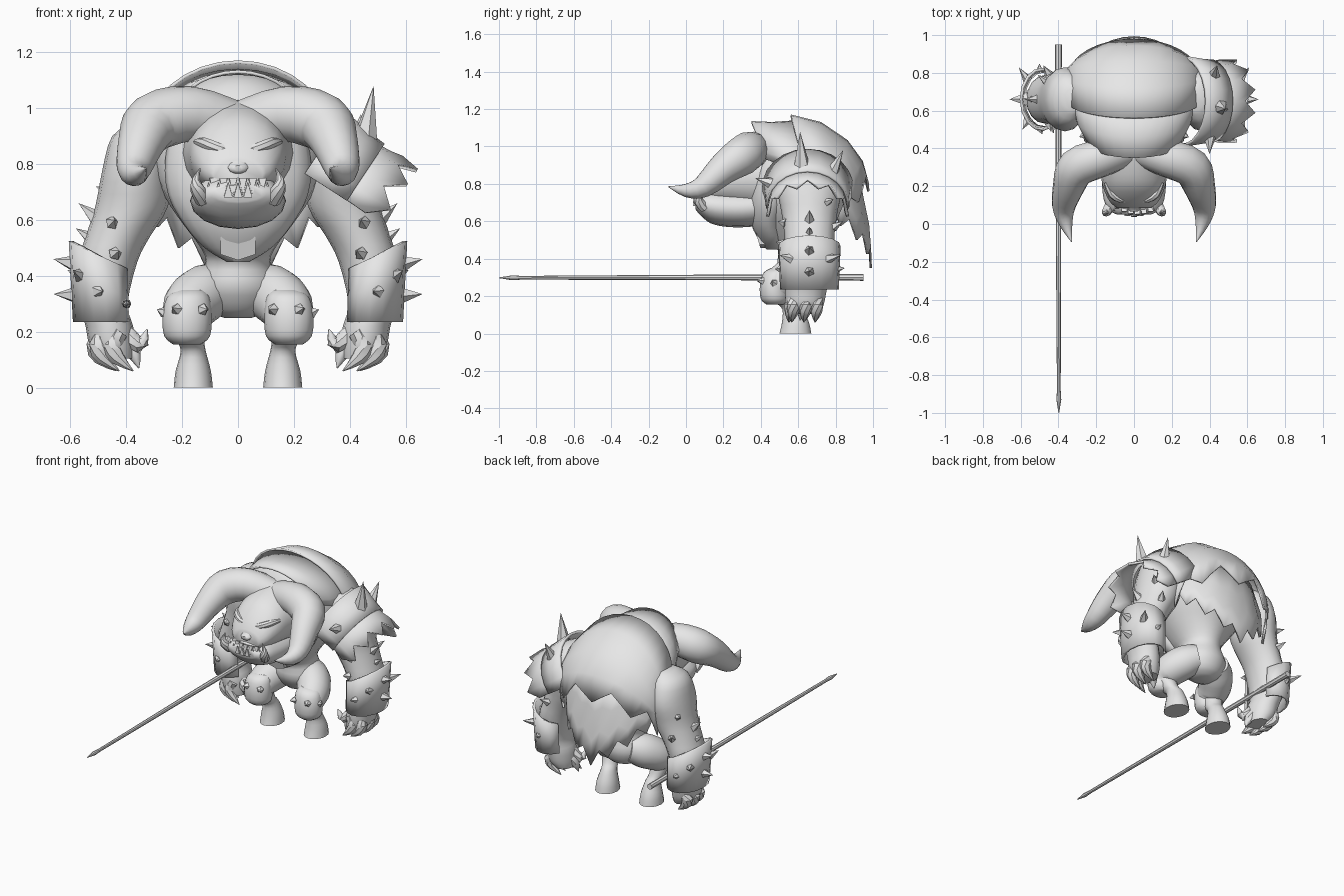
import bpy, bmesh, math
from mathutils import Vector as V

grey = bpy.data.materials.new("plain grey")
grey.diffuse_color = (0.8, 0.8, 0.8, 1)


def make(name, verts, faces, thick=0):
    bm = bmesh.new()
    vs = [bm.verts.new(v) for v in verts]
    for f in faces:
        bm.faces.new([vs[i] for i in f])
    bmesh.ops.recalc_face_normals(bm, faces=bm.faces[:])
    me = bpy.data.meshes.new(name)
    bm.to_mesh(me)
    bm.free()
    me.materials.append(grey)
    ob = bpy.data.objects.new(name, me)
    bpy.context.collection.objects.link(ob)
    if thick:
        m = ob.modifiers.new("thickness", 'SOLIDIFY')
        m.thickness, m.offset = thick, 0
    return ob


def grid(name, rows, thick=0.012, closed=False):
    """Skin rows of points; closed rows become a capped tube."""
    n = len(rows[0])
    faces = []
    for r in range(len(rows) - 1):
        for i in range(n if closed else n - 1):
            j = (i + 1) % n
            faces.append((r*n + i, r*n + j, r*n + n + j, r*n + n + i))
    if closed:
        faces += [tuple(range(n)), tuple(range((len(rows) - 1)*n, len(rows)*n))]
    return make(name, [p for r in rows for p in r], faces, 0 if closed else thick)


def smooth(pts, k):
    """Catmull-Rom interpolation of any tuples."""
    p = [pts[0]] + list(pts) + [pts[-1]]
    out = []
    for i in range(1, len(p) - 2):
        for s in range(k):
            t = s / k
            out.append([0.5*(2*b + (c - a)*t + (2*a - 5*b + 4*c - d)*t*t + (3*b - a - 3*c + d)*t**3)
                        for a, b, c, d in zip(*p[i-1:i+3])])
    return out + [list(pts[-1])]


def tube(name, pts, axis='Z', n=16, k=3, sx=1):
    """Loft ellipses (x, y, z, radius a, radius b) along an axis or along the path."""
    ps = smooth(pts, k)
    rows = []
    for i, (x, y, z, ra, rb) in enumerate(ps):
        A, B = V((1, 0, 0)), V((0, 1, 0)) if axis == 'Z' else V((0, 0, 1))
        if axis == 'path':
            t = V(ps[min(i+1, len(ps)-1)][:3]) - V(ps[max(i-1, 0)][:3])
            A = t.cross(V((0.4, 0.5, -1))).normalized()
            B = A.cross(t).normalized()
        row = []
        for j in range(n):
            a = math.tau*j/n
            p = V((x, y, z)) + A*max(ra, .002)*math.cos(a) + B*max(rb, .002)*math.sin(a)
            row.append((p.x*sx, p.y, p.z))
        rows.append(row)
    return grid(name, rows, closed=True)


def spike(name, base, tip, r, sx=1, n=5):
    b, t = V(base), V(tip)
    b.x *= sx
    t.x *= sx
    d = (t - b).normalized()
    A = d.orthogonal().normalized()
    B = d.cross(A)
    vs = [b + r*(A*math.cos(math.tau*i/n) + B*math.sin(math.tau*i/n)) for i in range(n)] + [t]
    return make(name, vs, [(i, (i+1) % n, n) for i in range(n)] + [tuple(range(n))])


# Torso and pelvis
tube("torso", [(0, .64, .25, .05, .05), (0, .64, .28, .11, .1), (0, .63, .36, .145, .14),
               (0, .62, .45, .115, .13), (0, .59, .51, .14, .17), (0, .58, .59, .2, .21),
               (0, .59, .68, .26, .25), (0, .62, .8, .31, .26), (0, .63, .92, .32, .25),
               (0, .61, 1.02, .26, .21), (0, .6, 1.1, .13, .13), (0, .6, 1.13, .03, .03)], n=24)
tube("chest", [(0, .47, .45, .04, .04), (0, .46, .5, .12, .07), (0, .44, .58, .19, .09),
               (0, .45, .69, .25, .12), (0, .47, .82, .26, .13), (0, .5, .95, .22, .12),
               (0, .52, 1.02, .1, .08)], n=20)
make("belt_plate", [(x*.063, y + z*-.015, .508 + z*.052) for y in (.383, .45) for x, z in
                    ((0, 1), (1, .6), (1, -.6), (0, -1), (-1, -.6), (-1, .6))],
     [(0, 1, 2, 3, 4, 5), (6, 7, 8, 9, 10, 11)] + [(i, (i+1) % 6, 6+(i+1) % 6, 6+i) for i in range(6)])

# Head, jaw and nose
tube("head", [(0, .085, .765, .09, .05), (0, .12, .785, .13, .09), (0, .2, .82, .165, .14),
              (0, .3, .835, .18, .17), (0, .42, .84, .2, .19), (0, .5, .84, .19, .17)], 'Y', n=20)
tube("jaw", [(0, .05, .695, .09, .03), (0, .075, .69, .135, .055), (0, .13, .68, .16, .09),
             (0, .22, .67, .17, .1), (0, .34, .67, .17, .1), (0, .46, .69, .15, .1)], 'Y', n=16)
tube("nose", [(0, .065, .785, .015, .01), (0, .08, .785, .035, .02), (0, .12, .82, .035, .035),
              (0, .17, .87, .025, .04)], 'Y', n=10)

# Teeth
for i in range(7):
    x = -.105 + i*.035
    y = .035 + x*x*3
    spike("tooth", (x, y + .018, .685), (x, y + .005, .735), .022, n=4)
    if i < 6:
        x += .0175
        spike("upper_tooth", (x, y + .03, .745), (x, y + .008, .69), .02, n=4)

# Shoulder, back and neck cloth
def arch(y, z, w, h, dy, n=16, zig=0):
    row = []
    for i in range(n + 1):
        u = math.pi*(i/n - .5)
        c = 1 - math.cos(u)
        row.append((w*math.sin(u), y + dy*c, z - h*c - zig*(.5 + .5*math.cos(i*math.pi/2))))
    return row


grid("cloak_collar", [arch(.35, 1.13, .24, .2, .08), arch(.46, 1.125, .3, .23, .09),
                      arch(.6, 1.135, .33, .25, .1)])
grid("cloak_upper", [arch(.56, 1.165, .34, .3, .08), arch(.72, 1.125, .36, .34, .05),
                     arch(.86, 1.03, .36, .32, -.05), arch(.94, .92, .35, .24, -.15),
                     arch(.975, .86, .34, .2, -.19, zig=.1)])

# Ragged hanging cloth: rises toward the sides with a zigzag hem
rows = []
for f in (0, .35, .7, 1):
    row = []
    for i in range(17):
        t = i/8 - 1
        a = math.radians(78)*t
        s = .86 + .12*min(1, f*1.5)
        hem = .35 + .3*abs(t) + (.075 if i % 2 else 0)
        row.append((.345*s*math.sin(a), .65 + (.31 + .035*f)*s*math.cos(a), .87 + (hem - .87)*f))
    rows.append(row)
grid("cloak_tail", rows)

for sx in (-1, 1):
    # Horn, tusk, eye and brow
    tube("horn", [(.02, .4, .94, .09, .09), (.17, .35, .98, .1, .1), (.3, .3, .95, .105, .105),
                  (.345, .2, .88, .085, .085), (.372, .09, .785, .062, .06),
                  (.36, 0, .765, .036, .036), (.33, -.095, .785, .002, .002)], 'path', 14, 3, sx)
    tube("tusk", [(.125, .1, .67, .028, .028), (.145, .065, .71, .026, .026),
                  (.15, .06, .745, .015, .015), (.135, .06, .785, .001, .001)], 'path', 8, 2, sx)
    tube("eye", [(.08, .115, .825, .01, .005), (.08, .125, .825, .022, .01), (.08, .17, .825, .02, .01)],
         'Y', 8, 1, sx)
    tube("brow", [(.02, .13, .845, .014, .014), (.07, .13, .857, .02, .02),
                  (.12, .16, .875, .02, .02), (.15, .22, .88, .01, .01)], 'path', 8, 2, sx)

    # Arm and palm
    tube("arm", [(.32, .66, .95, .05, .06), (.35, .66, .9, .1, .13), (.365, .66, .78, .12, .17),
                 (.38, .66, .65, .13, .15), (.43, .66, .54, .115, .135), (.465, .66, .45, .105, .13),
                 (.48, .65, .3, .085, .115), (.46, .64, .22, .085, .11), (.45, .635, .15, .08, .1),
                 (.43, .63, .105, .055, .08)], sx=sx)
    # Fingers and thumb with claws
    for fx, fy in ((.5, .575), (.51, .64), (.5, .7), (.45, .56)):
        tube("finger", [(fx - .03, fy, .2, .03, .03), (fx, fy, .15, .035, .035),
                        (fx - .02, fy - .005, .105, .027, .027), (fx - .075, fy - .01, .06, .002, .002)],
             'path', 8, 2, sx)
    tube("thumb", [(.4, .61, .19, .035, .035), (.35, .59, .15, .028, .028), (.335, .58, .18, .016, .016),
                   (.325, .575, .21, .002, .002)], 'path', 8, 2, sx)
    tube("inner_finger", [(.41, .64, .17, .035, .035), (.375, .62, .13, .03, .03),
                          (.355, .61, .07, .002, .002)], 'path', 8, 2, sx)

    # Forearm guard: open shell with a slanted rim
    rows = []
    for f in (0, .5, 1):
        row = []
        for i in range(13):
            a = math.radians(-142 + 284*i/12)
            top = .47 + .055*math.cos(a)
            row.append((sx*(.478 + .01*f + (.105 + .005*f)*math.cos(a)),
                        .66 + (.15 + .01*f)*math.sin(a), .235 + (top - .235)*f))
        rows.append(row)
    grid("forearm_guard", rows, .015)

    # Arm spikes
    for b, t, r in (((.57, .66, .44), (.66, .66, .46), .038), ((.565, .66, .33), (.66, .66, .335), .038),
                    ((.56, .76, .4), (.61, .83, .42), .028), ((.56, .56, .4), (.59, .5, .42), .028),
                    ((.5, .51, .345), (.485, .475, .345), .025), ((.5, .8, .345), (.5, .85, .35), .025),
                    ((.44, .52, .48), (.425, .48, .49), .025), ((.45, .53, .59), (.44, .49, .6), .025),
                    ((.5, .66, .6), (.57, .66, .66), .034), ((.52, .66, .53), (.58, .66, .57), .028),
                    ((.45, .79, .57), (.48, .84, .6), .025), ((.46, .75, .7), (.51, .79, .72), .025)):
        spike("arm_spike", b, t, r, sx)

    # Leg, knee and foot
    tube("thigh", [(.06, .68, .36, .08, .08), (.115, .62, .34, .1, .105), (.165, .55, .3, .1, .1),
                   (.182, .49, .255, .088, .085), (.182, .47, .19, .07, .07)], 'path', sx=sx)
    tube("knee_guard", [(.182, .48, .155, .05, .05), (.182, .475, .185, .082, .075),
                        (.182, .47, .26, .088, .075), (.178, .48, .325, .075, .065),
                        (.17, .5, .35, .045, .045)], sx=sx)
    tube("shin", [(.18, .51, .23, .065, .065), (.17, .535, .17, .05, .06), (.16, .57, .13, .045, .055),
                  (.16, .585, .06, .063, .072), (.16, .585, .0, .07, .085)], sx=sx)
    for b, t in (((.125, .41, .28), (.11, .38, .28)), ((.265, .47, .27), (.29, .46, .28)),
                 ((.22, .41, .28), (.235, .38, .285))):
        spike("knee_spike", b, t, .022, sx)

# Shoulder armour on one side: two arched plates with a jagged outer hem
c, along, up = V((.36, .65, .715)), V((.83, 0, -.55)), V((.55, 0, .83))
for name, ss, rr, jag in (("shoulder_plate_inner", (-.13, -.02, .05), (.235, .22, .215), 0),
                          ("shoulder_plate_outer", (.0, .08, .15), (.2, .205, .215), .05)):
    rows = []
    for k, (s, r) in enumerate(zip(ss, rr)):
        row = []
        for i in range(13):
            a = math.radians(-96 + 192*i/12)
            cut = jag*(1 if i % 2 else -.4) if k == 2 else 0
            row.append(c + along*(s + cut) + up*(r*math.cos(a)) + V((0, r*math.sin(a), 0)))
        rows.append(row)
    grid(name, rows, .016)
for b, t, r in (((.455, .62, .89), (.485, .61, 1.08), .045), ((.42, .78, .86), (.44, .84, .98), .038),
                ((.4, .47, .8), (.4, .37, .83), .038)):
    spike("shoulder_spike", b, t, r, n=6)

# Long spear
tube("spear", [(-.4, .95, .3, .018, .018), (-.4, .0, .3, .014, .014), (-.398, -.88, .298, .01, .01),
               (-.398, -.93, .298, .013, .013), (-.398, -1, .298, .001, .001)], 'Y', 8, 1)

bpy.ops.object.select_all(action='SELECT')
bpy.context.view_layer.objects.active = bpy.context.selected_objects[0]
bpy.ops.object.shade_smooth_by_angle(angle=math.radians(42))
